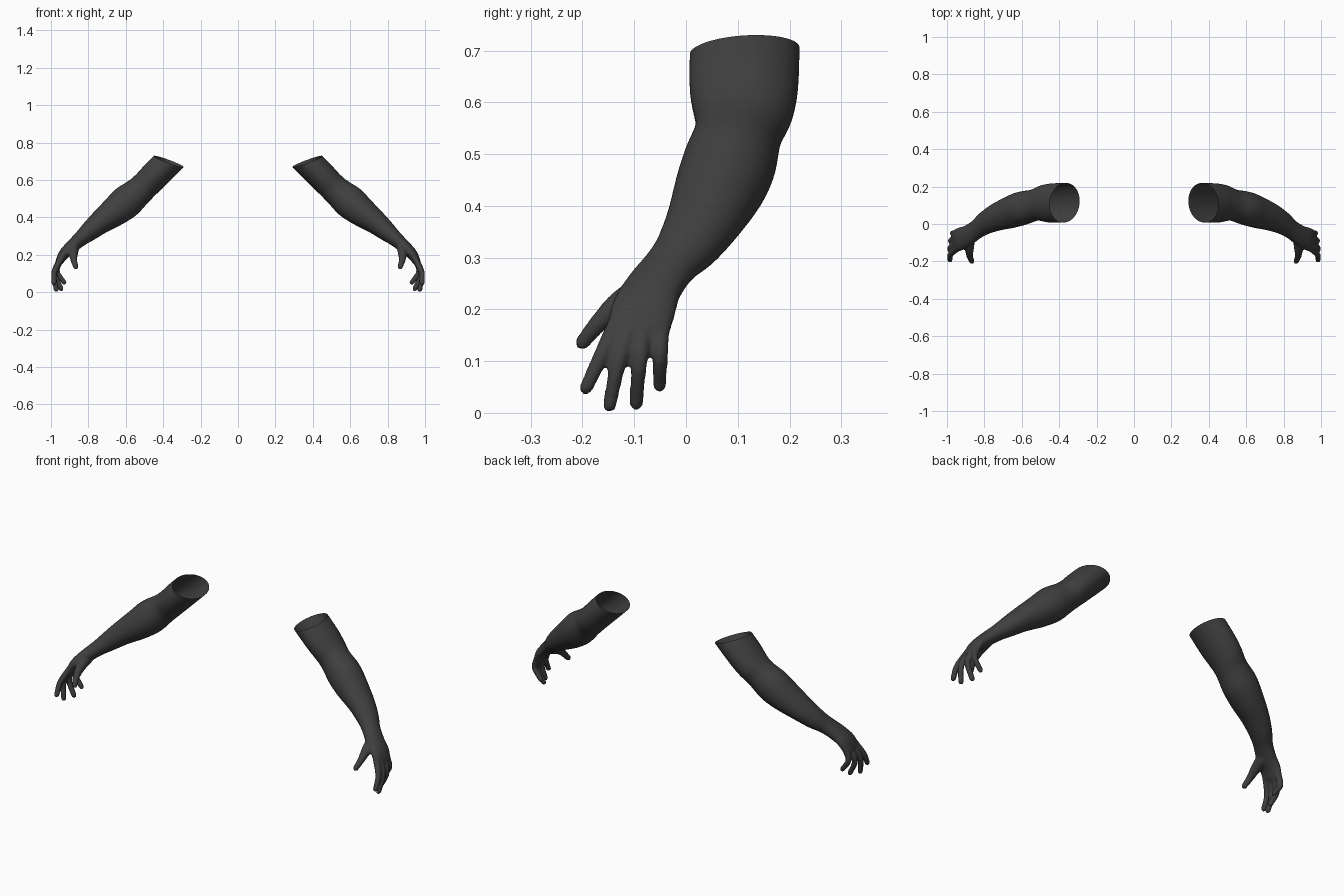
import bpy, bmesh, math
from mathutils import Vector, Matrix

if "Cube" in bpy.data.objects:
    bpy.data.objects.remove(bpy.data.objects["Cube"])

SIDES = 28
fabric = bpy.data.materials.new("charcoal_fabric")
fabric.diffuse_color = (0.05, 0.05, 0.05, 1)
fabric.use_nodes = True
fabric.node_tree.nodes["Principled BSDF"].inputs["Base Color"].default_value = fabric.diffuse_color


def spline(stations, steps=5):
    """Smooth (Catmull-Rom) interpolation of x, y, z, width, thickness."""
    p = [Vector(s) for s in stations]
    p = [p[0] * 2 - p[1]] + p + [p[-1] * 2 - p[-2]]
    out = []
    for i in range(1, len(p) - 2):
        a, b, c, d = p[i - 1:i + 3]
        for k in range(steps):
            t = k / steps
            out.append(0.5 * (2 * b + (c - a) * t + (2 * a - 5 * b + 4 * c - d) * t * t
                              + (3 * b - a - 3 * c + d) * t ** 3))
    return out + [p[-2]]


def loft(bm, stations):
    """Elliptical tube through the stations, finished with a rounded tip."""
    pts = spline(stations)
    centres = [Vector(q[:3]) for q in pts]
    sizes = [(q[3], q[4]) for q in pts]
    tip = (centres[-1] - centres[-2]).normalized()
    end, (w, t) = centres[-1], sizes[-1]
    for ang in (25, 45, 65, 80):
        s, c = math.sin(math.radians(ang)), math.cos(math.radians(ang))
        centres.append(end + tip * t * s)
        sizes.append((w * c, t * c))
    rings = []
    for i, c in enumerate(centres):
        d = (centres[min(i + 1, len(centres) - 1)] - centres[max(i - 1, 0)]).normalized()
        u = (Vector((0, 1, 0)) - d * d.y).normalized()
        v = d.cross(u)
        w, t = sizes[i]
        rings.append([bm.verts.new(c + u * w * math.cos(a) + v * t * math.sin(a))
                      for a in (2 * math.pi * k / SIDES for k in range(SIDES))])
    for r0, r1 in zip(rings, rings[1:]):
        for k in range(SIDES):
            n = (k + 1) % SIDES
            bm.faces.new((r0[k], r0[n], r1[n], r1[k]))
    bm.faces.new(rings[0][::-1])
    bm.faces.new(rings[-1])


bm = bmesh.new()

# Sleeve, forearm, wrist and palm
loft(bm, [
    (.300, .115, .770, .106, .078),
    (.430, .112, .640, .106, .078),
    (.485, .110, .583, .098, .076),
    (.530, .101, .540, .085, .078),
    (.595, .085, .485, .090, .089),
    (.655, .065, .435, .087, .081),
    (.735, .036, .375, .074, .064),
    (.795, .005, .325, .062, .052),
    (.840, -.028, .287, .052, .041),
    (.890, -.062, .243, .056, .035),
    (.930, -.080, .205, .062, .029),
    (.953, -.091, .168, .062, .022),
])

# Index, middle, ring and little fingers: knuckle, middle joint, tip
for path in (
    ((.940, -.126, .190), (.981, -.164, .110), (.984, -.193, .048)),
    ((.948, -.105, .180), (.984, -.130, .100), (.972, -.148, .014)),
    ((.948, -.078, .180), (.980, -.090, .100), (.945, -.096, .018)),
    ((.942, -.048, .185), (.969, -.050, .115), (.930, -.051, .053)),
):
    loft(bm, [(*p, r, r) for p, r in zip(path, (.018, .0155, .0135))])

# Thumb
loft(bm, [
    (.878, -.070, .240, .034, .030),
    (.880, -.125, .211, .027, .025),
    (.878, -.170, .172, .018, .018),
    (.867, -.200, .136, .0145, .0145),
])

bmesh.ops.recalc_face_normals(bm, faces=bm.faces)
mesh = bpy.data.meshes.new("right_glove")
bm.to_mesh(mesh)
bm.free()
glove = bpy.data.objects.new("right_glove", mesh)
bpy.context.collection.objects.link(glove)

# Fuse the parts into one skin
remesh = glove.modifiers.new("fuse", 'REMESH')
remesh.mode = 'VOXEL'
remesh.voxel_size = 0.006
fused = bpy.data.meshes.new_from_object(
    glove.evaluated_get(bpy.context.evaluated_depsgraph_get()))
glove.modifiers.clear()

# Soften the joins and cut the sleeve open at the slanted cuff
bm = bmesh.new()
bm.from_mesh(fused)
for _ in range(3):
    bmesh.ops.smooth_vert(bm, verts=bm.verts, factor=0.5,
                          use_axis_x=True, use_axis_y=True, use_axis_z=True)
bmesh.ops.bisect_plane(bm, geom=bm.verts[:] + bm.edges[:] + bm.faces[:],
                       plane_co=(.372, .115, .70), plane_no=(-.35, -.08, .93),
                       clear_outer=True)
for f in bm.faces:
    f.smooth = True
bm.to_mesh(fused)
bm.free()
fused.materials.clear()
fused.materials.append(fabric)
glove.data = fused
fused.name = "right_glove_mesh"

# Mirrored left glove
left = fused.copy()
left.transform(Matrix.Scale(-1, 4, (1, 0, 0)))
left.flip_normals()
left.name = "left_glove_mesh"
bpy.context.collection.objects.link(bpy.data.objects.new("left_glove", left))
